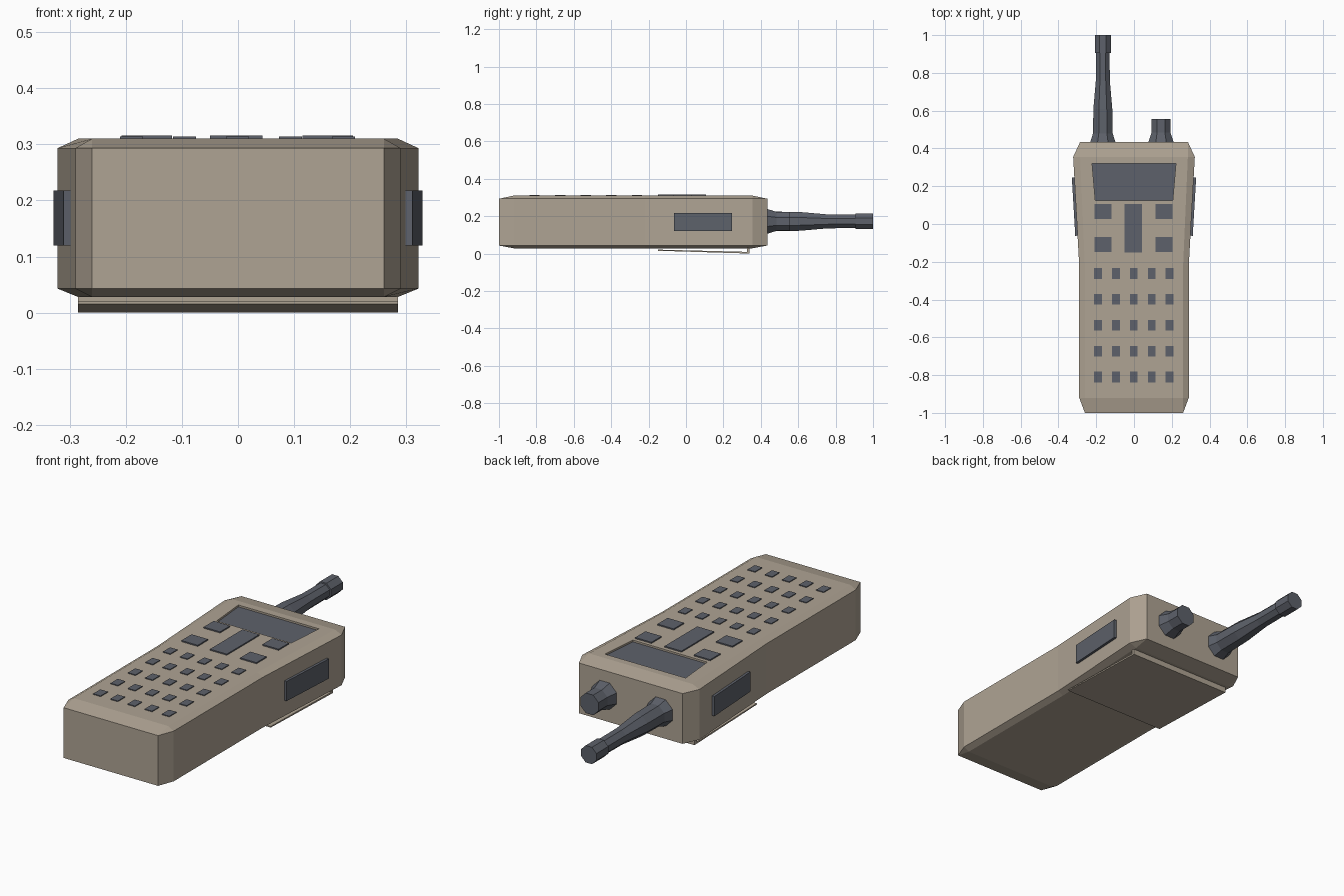
import bpy, bmesh, math

if "Cube" in bpy.data.objects:
    bpy.data.objects.remove(bpy.data.objects["Cube"])


def material(name, color):
    m = bpy.data.materials.new(name)
    m.diffuse_color = color
    m.use_nodes = True
    m.node_tree.nodes["Principled BSDF"].inputs["Base Color"].default_value = m.diffuse_color
    return m


TAN = material("tan_plastic", (0.43, 0.37, 0.295, 1))
DARK = material("dark_rubber", (0.11, 0.12, 0.145, 1))


def loft(name, loops, mat):
    """Skin a stack of equal-length loops and cap both ends."""
    bm = bmesh.new()
    rings = [[bm.verts.new(p) for p in loop] for loop in loops]
    n = len(rings[0])
    for a, b in zip(rings, rings[1:]):
        for i in range(n):
            j = (i + 1) % n
            bm.faces.new((a[i], a[j], b[j], b[i]))
    bm.faces.new(rings[0])
    bm.faces.new(rings[-1])
    bmesh.ops.remove_doubles(bm, verts=bm.verts, dist=1e-5)
    bmesh.ops.recalc_face_normals(bm, faces=bm.faces)
    me = bpy.data.meshes.new(name)
    bm.to_mesh(me)
    bm.free()
    ob = bpy.data.objects.new(name, me)
    bpy.context.collection.objects.link(ob)
    me.materials.append(mat)
    return ob


def slab(name, outline, z0, z1, mat):
    return loft(name, [[(x, y, z) for x, y in outline] for z in (z0, z1)], mat)


def rect(cx, cy, w, h):
    return [(cx - w / 2, cy - h / 2), (cx + w / 2, cy - h / 2),
            (cx + w / 2, cy + h / 2), (cx - w / 2, cy + h / 2)]


def mirrored(half):
    return half + [(-x, y) for x, y in reversed(half)]


# Body: waisted outline with chamfered corners and bevelled top and bottom
outer = mirrored([(0.26, -1), (0.29, -0.92), (0.29, -0.22), (0.322, 0.355), (0.285, 0.435)])
inner = mirrored([(0.26, -0.92), (0.26, -0.92), (0.26, -0.22), (0.285, 0.355), (0.285, 0.355)])
levels = [(inner, 0.028), (outer, 0.043), (outer, 0.293), (inner, 0.31)]
body = loft("body", [[(x, y, z) for x, y in o] for o, z in levels], TAN)

# Screen recess and screen
screen_outline = [(-0.205, 0.125), (0.205, 0.125), (0.222, 0.32), (-0.222, 0.32)]
cutter = slab("screen_cutter", screen_outline, 0.299, 0.35, DARK)
cutter.hide_render = True
cutter.hide_set(True)
cut = body.modifiers.new("screen_recess", 'BOOLEAN')
cut.object = cutter
cut.operation = 'DIFFERENCE'
cut.solver = 'EXACT'
slab("screen", screen_outline, 0.295, 0.301, DARK)

# Large function buttons
for x in (-0.163, 0.16):
    for y in (0.067, -0.108):
        slab("function_button", rect(x, y, 0.09, 0.08), 0.305, 0.316, DARK)
slab("centre_button", rect(-0.003, -0.022, 0.093, 0.256), 0.305, 0.316, DARK)

# Keypad
for row in range(5):
    for col in range(5):
        slab("key", rect(-0.19 + 0.0945 * col, -0.262 - 0.137 * row, 0.041, 0.056),
             0.305, 0.314, DARK)

# Side buttons following the flared walls
for s, side in ((1, "right"), (-1, "left")):
    pad = [(0.285, -0.06), (0.311, -0.063), (0.329, 0.245), (0.30, 0.247)]
    slab(side + "_side_button", [(s * x, y) for x, y in pad], 0.12, 0.218, DARK)


def turned(name, x, z, profile, sides=8):
    """Octagonal rod along y from (y, radius) pairs."""
    k = 1 / math.cos(math.pi / sides)
    angles = [2 * math.pi * (i + 0.5) / sides for i in range(sides)]
    loft(name, [[(x + r * k * math.cos(a), y, z + r * k * math.sin(a)) for a in angles]
                for y, r in profile], DARK)


# Antenna and volume knob
turned("antenna", -0.165, 0.172, [(0.42, 0.066), (0.435, 0.066), (0.48, 0.052), (0.61, 0.05),
                                  (0.76, 0.037), (0.905, 0.036), (0.906, 0.042), (1.0, 0.042)])
turned("volume_knob", 0.143, 0.172, [(0.42, 0.066), (0.435, 0.066), (0.485, 0.05), (0.555, 0.05)])

# Belt clip: bent strip under the body
clip = [(-0.15, 0.015), (0.34, 0.0), (0.34, 0.032), (0.325, 0.032), (0.325, 0.009), (-0.15, 0.021)]
loft("belt_clip", [[(x, y, z) for y, z in clip] for x in (-0.285, 0.285)], TAN)
